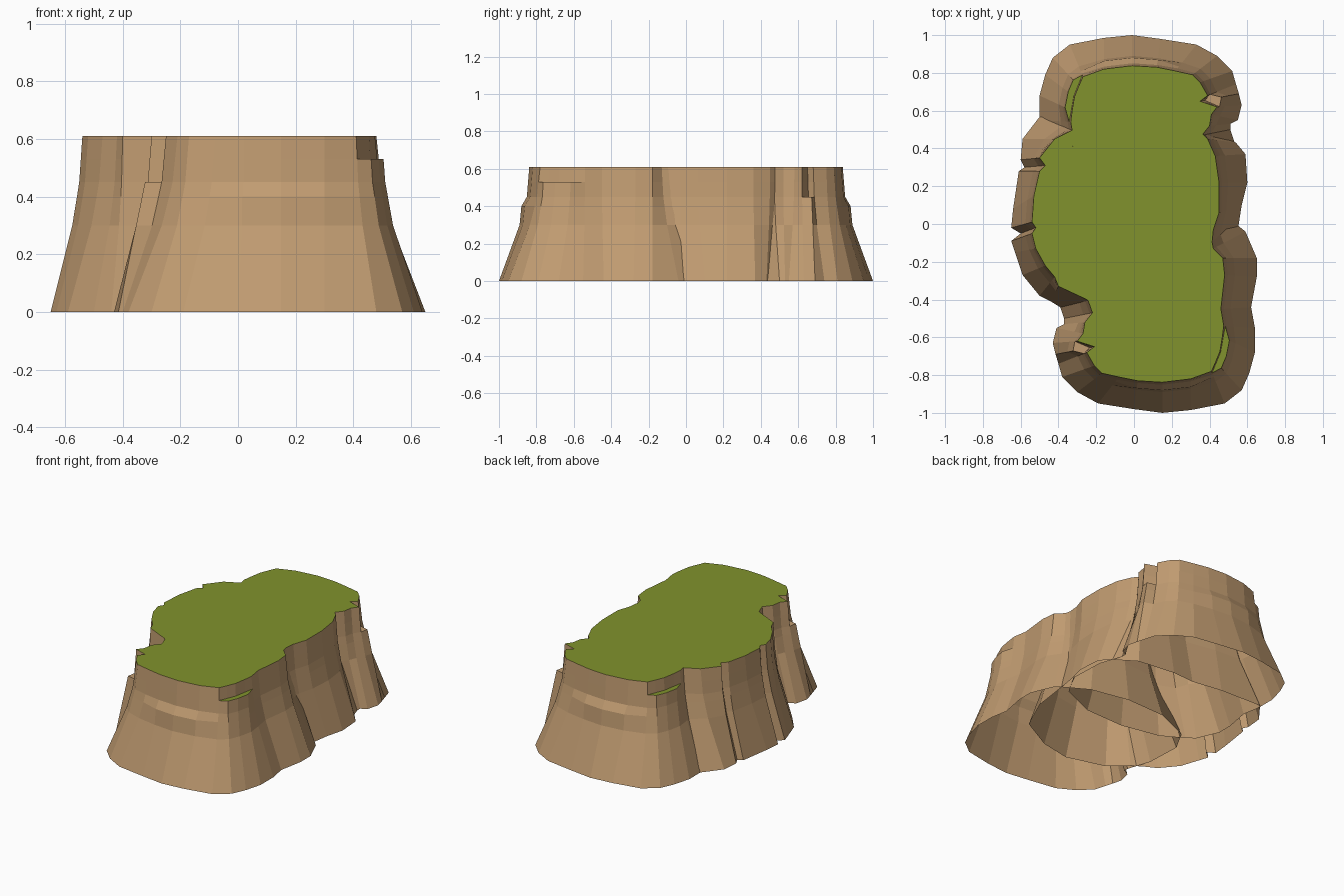
import bpy, bmesh

def material(name, rgb):
    m = bpy.data.materials.new(name)
    m.diffuse_color = (*rgb, 1)
    return m

rock = material("brown rock", (0.53, 0.33, 0.165))
grass = material("green grass", (0.22, 0.29, 0.026))

# Heights of the rings; repeated heights allow flat ledges
HEIGHTS = (0, .3, .4, .45, .45, .53, .53, .61)
# How far each ring has moved from base outline to top outline
PLAIN = (0, .68, .83, .9, .9, .95, .95, 1)
SHELF = (0, .68, .74, .92, .92, .96, .96, 1)
NOTCH = (0, .3, .4, .45, .88, .95, .95, 1)
LEDGE = (0, .68, .8, .86, .86, .9, 1.12, 1.15)

# Each row: base x, base y, top x, top y (counter-clockwise)
END = [
    (-.37, -.50, -.22, -.47), (-.37, -.53, -.26, -.52), (-.41, -.55, -.27, -.58),
    (-.43, -.63, -.30, -.62), (-.415, -.69, -.21, -.65), (-.40, -.74, -.25, -.68),
    (-.38, -.81, -.21, -.75), (-.30, -.89, -.17, -.79), (-.19, -.95, -.08, -.81),
    (0, -.98, .02, -.83), (.15, -1.0, .15, -.838), (.30, -.985, .30, -.82),
    (.48, -.95, .41, -.78), (.57, -.88, .45, -.75), (.61, -.79, .475, -.69),
    (.64, -.68, .49, -.61), (.64, -.55, .475, -.54), (.62, -.44, .46, -.45),
    (.65, -.28, .48, -.27), (.65, -.18, .47, -.18), (.59, -.04, .42, -.13),
    (.54, 0, .40, -.03), (.40, .08, .30, 0), (.15, .13, .10, .02),
    (-.12, .12, -.08, 0), (-.35, .02, -.22, -.10), (-.43, -.12, -.30, -.20),
    (-.42, -.35, -.27, -.33)]
END_STYLE = {4: NOTCH, 9: SHELF, 10: SHELF, 11: SHELF, 13: LEDGE, 14: LEDGE, 15: LEDGE}

MIDDLE = [
    (-.49, .58, -.32, .50), (-.59, .45, -.42, .45), (-.60, .34, -.50, .35),
    (-.58, .30, -.47, .31), (-.61, .28, -.50, .28), (-.64, .08, -.53, .15),
    (-.65, -.02, -.54, .01), (-.60, -.05, -.52, -.02), (-.65, -.09, -.54, -.05),
    (-.63, -.15, -.52, -.13), (-.59, -.27, -.47, -.22), (-.50, -.38, -.42, -.28),
    (-.44, -.41, -.40, -.33), (-.36, -.46, -.25, -.40), (-.25, -.56, -.19, -.46),
    (0, -.63, 0, -.49), (.20, -.59, .15, -.47), (.42, -.47, .30, -.37),
    (.52, -.25, .40, -.23), (.55, -.03, .42, -.03), (.57, .10, .45, .06),
    (.60, .22, .45, .22), (.59, .37, .43, .36), (.54, .43, .39, .45),
    (.40, .52, .35, .49), (.15, .55, .15, .47), (0, .54, 0, .45), (-.20, .57, -.20, .49)]

def cliff(name, outline, styles):
    """Open-bottomed cliff lofted from base outline to grassy top."""
    bm = bmesh.new()
    rings = []
    for k, z in enumerate(HEIGHTS):
        ring = []
        for i, (bx, by, tx, ty) in enumerate(outline):
            f = styles.get(i, PLAIN)[k]
            ring.append(bm.verts.new((bx + (tx - bx) * f, by + (ty - by) * f, z)))
        rings.append(ring)
    n = len(outline)
    for a, b in zip(rings, rings[1:]):
        for i in range(n):
            j = (i + 1) % n
            bm.faces.new((a[i], a[j], b[j], b[i]))
    bm.faces.new(rings[-1])
    bmesh.ops.remove_doubles(bm, verts=bm.verts, dist=1e-4)
    bm.normal_update()
    # Grass on the top and the high corner ledge
    for f in bm.faces:
        f.material_index = int(f.normal.z > .9 and f.calc_center_median().z > .5)
    me = bpy.data.meshes.new(name)
    bm.to_mesh(me)
    bm.free()
    me.materials.append(rock)
    me.materials.append(grass)
    ob = bpy.data.objects.new(name, me)
    bpy.context.collection.objects.link(ob)

# Front and back share one rock, turned by half a turn
cliff("front_cliff", END, END_STYLE)
cliff("back_cliff", [(.14 - a, -b, .14 - c, -d) for a, b, c, d in END], END_STYLE)
cliff("middle_cliff", MIDDLE, {})
